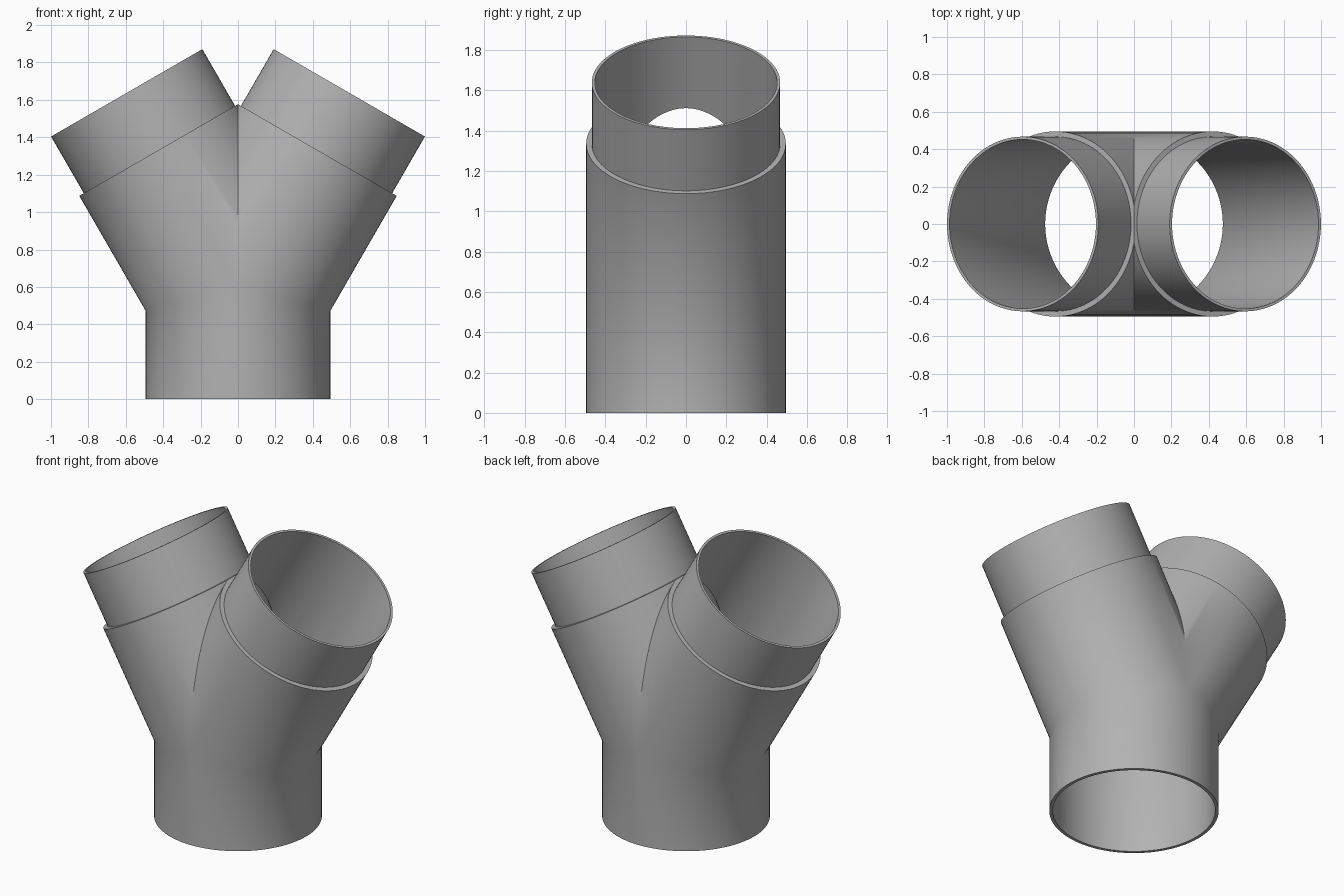
import bpy, bmesh, math
from mathutils import Vector

if "Cube" in bpy.data.objects:
    bpy.data.objects.remove(bpy.data.objects["Cube"])

N = 96                       # segments round each pipe
TILT = math.radians(30)      # branch lean from vertical
JOINT = 0.607                # height where the three axes meet
R_BODY, R_SPIGOT = 0.495, 0.467
R_BORE_LOW, R_BORE = 0.475, 0.452
S_SHOULDER, S_END = 0.84, 1.19

AXIS = Vector((math.sin(TILT), 0, math.cos(TILT)))
SIDE = Vector((math.cos(TILT), 0, -math.sin(TILT)))
ANGLES = [2 * math.pi * i / N for i in range(N)]


def branch_point(t, r, s):
    return (Vector((0, 0, JOINT)) + AXIS * s
            + SIDE * (r * math.cos(t)) + Vector((0, r * math.sin(t), 0)))


def start_s(t, r):
    # mitre with the trunk on the outer side, centre plane on the inner side
    c = r * math.cos(t)
    return c * math.tan(TILT / 2) if c > 0 else -c / math.tan(TILT)


def body_radius(t):
    # trims the shoulder where the two branches touch
    c = -math.cos(t) * math.cos(TILT)
    return min(R_BODY, S_SHOULDER * math.sin(TILT) / c) if c > 0.1 else R_BODY


def bore_radius(t):
    return R_BORE + (R_BORE_LOW - R_BORE) * (1 - max(0, -math.cos(t)))


bm = bmesh.new()


def ring(fn):
    return [bm.verts.new(fn(t)) for t in ANGLES]


def bridge(a, b, indices):
    for i in indices:
        j = (i + 1) % N
        bm.faces.new((a[i], a[j], b[j], b[i]))


# right branch: outer wall, shoulder, spigot, rim and bore
rings = [
    ring(lambda t: branch_point(t, body_radius(t), start_s(t, body_radius(t)))),
    ring(lambda t: branch_point(t, body_radius(t), S_SHOULDER)),
    ring(lambda t: branch_point(t, R_SPIGOT, S_SHOULDER)),
    ring(lambda t: branch_point(t, R_SPIGOT, S_END)),
    ring(lambda t: branch_point(t, R_BORE, S_END)),
    ring(lambda t: branch_point(t, bore_radius(t), start_s(t, bore_radius(t)))),
]
for a, b in zip(rings, rings[1:]):
    bridge(a, b, range(N))

# right half of the trunk: outer wall, bottom rim and bore
half = [i for i in range(N) if i < N // 4 or i >= 3 * N // 4]
foot = [ring(lambda t, r=r: Vector((r * math.cos(t), r * math.sin(t), 0)))
        for r in (R_BODY, R_BORE_LOW)]
for a, b in ((rings[0], foot[0]), (foot[0], foot[1]), (foot[1], rings[5])):
    bridge(a, b, half)
bmesh.ops.delete(bm, geom=[v for v in bm.verts if not v.link_faces], context='VERTS')

# mirror to the left side and weld the seam
bmesh.ops.remove_doubles(bm, verts=bm.verts[:], dist=0.0002)
bmesh.ops.mirror(bm, geom=bm.verts[:] + bm.edges[:] + bm.faces[:],
                 axis='X', merge_dist=0.0005)
bmesh.ops.remove_doubles(bm, verts=bm.verts[:], dist=0.0002)
bmesh.ops.recalc_face_normals(bm, faces=bm.faces[:])

mesh = bpy.data.meshes.new("pipe_fitting")
bm.to_mesh(mesh)
bm.free()
grey = bpy.data.materials.new("plain grey")
grey.diffuse_color = (0.45, 0.45, 0.45, 1)
grey.use_nodes = True
grey.node_tree.nodes["Principled BSDF"].inputs["Base Color"].default_value = grey.diffuse_color
mesh.materials.append(grey)
pipe = bpy.data.objects.new("pipe_fitting", mesh)
bpy.context.collection.objects.link(pipe)
bpy.context.view_layer.objects.active = pipe
pipe.select_set(True)
bpy.ops.object.shade_smooth_by_angle(angle=math.radians(35))
